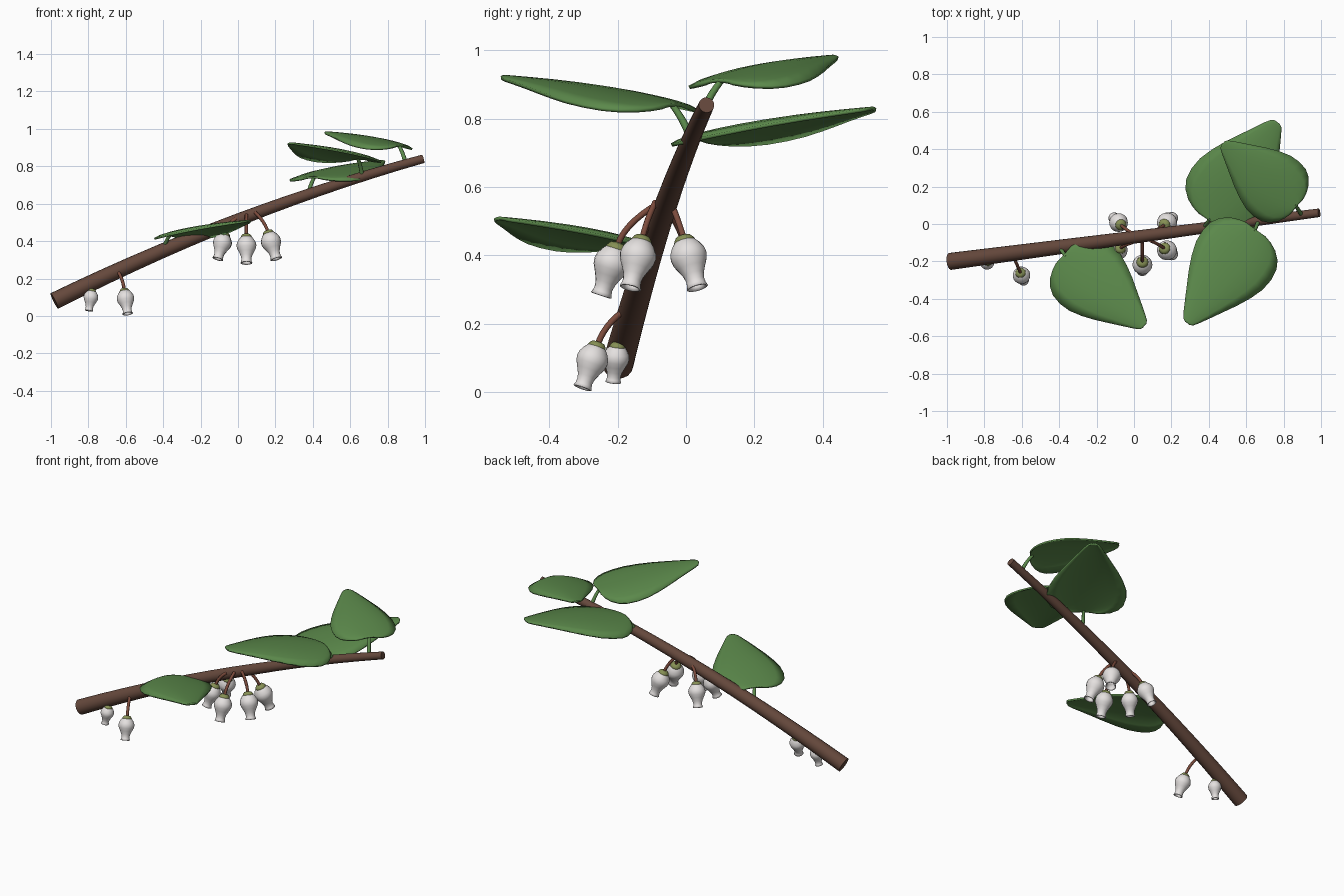
import bpy, bmesh, math
from mathutils import Vector, Matrix

if "Cube" in bpy.data.objects:
    bpy.data.objects.remove(bpy.data.objects["Cube"])


def material(name, rgb):
    m = bpy.data.materials.new(name)
    m.diffuse_color = (*rgb, 1)
    m.use_nodes = True
    m.node_tree.nodes["Principled BSDF"].inputs["Base Color"].default_value = m.diffuse_color
    return m


BARK = material("bark", (0.13, 0.065, 0.045))
STALK = material("red_stalk", (0.20, 0.07, 0.045))
GREEN = material("leaf_green", (0.105, 0.25, 0.07))
OLIVE = material("olive", (0.24, 0.28, 0.09))
WHITE = material("petal_white", (0.78, 0.75, 0.74))


def finish(bm, name, mat, angle=50, thick=0, offset=-1):
    bmesh.ops.recalc_face_normals(bm, faces=bm.faces)
    me = bpy.data.meshes.new(name)
    bm.to_mesh(me)
    bm.free()
    ob = bpy.data.objects.new(name, me)
    bpy.context.collection.objects.link(ob)
    me.materials.append(mat)
    if thick:
        s = ob.modifiers.new("thickness", "SOLIDIFY")
        s.thickness, s.offset = thick, offset
    bpy.ops.object.select_all(action="DESELECT")
    ob.select_set(True)
    bpy.context.view_layer.objects.active = ob
    bpy.ops.object.shade_smooth_by_angle(angle=math.radians(angle))
    return ob


def skin(bm, rings, cap_start=True, cap_end=True):
    loops = [[bm.verts.new(p) for p in r] for r in rings]
    n = len(loops[0])
    for a, b in zip(loops, loops[1:]):
        for i in range(n):
            j = (i + 1) % n
            bm.faces.new((a[i], a[j], b[j], b[i]))
    if cap_start:
        bm.faces.new(loops[0])
    if cap_end:
        bm.faces.new(loops[-1])


def ring(c, axis, r, n):
    q = Vector((0, 0, 1)).rotation_difference(axis)
    return [c + q @ Vector((r * math.cos(k * math.tau / n), r * math.sin(k * math.tau / n), 0))
            for k in range(n)]


def bezier_tube(name, a, b, c, r0, r1, mat, n=10, steps=8):
    a, b, c = Vector(a), Vector(b), Vector(c)
    rings = []
    for i in range(steps + 1):
        t = i / steps
        p = a * (1 - t) ** 2 + b * 2 * t * (1 - t) + c * t * t
        d = (b - a) * (1 - t) + (c - b) * t
        rings.append(ring(p, d.normalized(), r0 + (r1 - r0) * t, n))
    bm = bmesh.new()
    skin(bm, rings)
    return finish(bm, name, mat)


def lathe(name, top, axis, length, profile, mat, caps, thick=0, n=20):
    bm = bmesh.new()
    skin(bm, [ring(top + axis * u * length, axis, r * length, n) for u, r in profile], *caps)
    return finish(bm, name, mat, 60, thick)


# main branch, bowed gently upward and tapering
bezier_tube("branch", (-0.982, -0.2, 0.08), (0.005, -0.07, 0.57), (0.99, 0.06, 0.84),
            0.046, 0.023, BARK, 16, 14)

# leaves: broad near the base, narrow blunt tip, margins turned down
OUTLINE = [(0, 0.1), (0.015, 0.17), (0.045, 0.24), (0.1, 0.305), (0.17, 0.345), (0.27, 0.36),
           (0.38, 0.35), (0.5, 0.31), (0.62, 0.255), (0.74, 0.19), (0.85, 0.13),
           (0.94, 0.08), (0.985, 0.05), (1, 0.02)]


def leaf(i, node, base, tip):
    base, tip = Vector(base), Vector(tip)
    ax = tip - base
    length = ax.length
    ax.normalize()
    side = Vector((0, 0, 1)).cross(ax).normalized()
    up = ax.cross(side)
    bm = bmesh.new()
    rows = []
    for t, w in OUTLINE:
        row = []
        for k in range(-4, 5):
            s = k / 4
            droop = 0.035 * (w / 0.36) * abs(s) ** 2.5
            z = 0.012 * math.sin(math.pi * t) - droop
            row.append(bm.verts.new(base + ax * t * length + side * s * w * length + up * z))
        rows.append(row)
    for a, b in zip(rows, rows[1:]):
        for k in range(8):
            bm.faces.new((a[k], a[k + 1], b[k + 1], b[k]))
    finish(bm, f"leaf_{i}", GREEN, 50, 0.01, 0)
    node = Vector(node)
    mid = (node + base) / 2 + Vector((0, 0, 0.01))
    bezier_tube(f"leaf_stalk_{i}", node, mid, base + ax * 0.015, 0.012, 0.009, GREEN, 8, 4)


LEAVES = [
    ((-0.40, -0.12, 0.35), (-0.375, -0.165, 0.43), (0.055, -0.545, 0.508)),
    ((0.665, 0.015, 0.74), (0.65, -0.03, 0.84), (0.285, -0.53, 0.923)),
    ((0.375, -0.02, 0.65), (0.40, 0.02, 0.74), (0.765, 0.545, 0.83)),
    ((0.895, 0.05, 0.82), (0.87, 0.095, 0.91), (0.475, 0.43, 0.982)),
]
for i, l in enumerate(LEAVES, 1):
    leaf(i, *l)

# hanging urn-shaped flowers: stalk, green calyx, bell
BELL = [(0.02, 0.12), (0.06, 0.19), (0.15, 0.265), (0.26, 0.325), (0.36, 0.345), (0.47, 0.325),
        (0.6, 0.26), (0.74, 0.195), (0.85, 0.172), (0.93, 0.18), (1, 0.205)]
CALYX = [(-0.05, 0.05), (-0.03, 0.14), (0.02, 0.18), (0.07, 0.205), (0.1, 0.19)]


def flower(i, node, top, mouth):
    node, top, mouth = Vector(node), Vector(top), Vector(mouth)
    ax = mouth - top
    length = ax.length
    ax.normalize()
    bezier_tube(f"flower_stalk_{i}", node, top - ax * 0.06, top, 0.009, 0.009, STALK, 8, 6)
    lathe(f"calyx_{i}", top, ax, length, CALYX, OLIVE, (True, True))
    lathe(f"bell_{i}", top, ax, length, BELL, WHITE, (True, False), 0.005)


FLOWERS = [
    ((-0.80, -0.18, 0.17), (-0.78, -0.20, 0.14), (-0.797, -0.213, 0.028)),
    ((-0.64, -0.185, 0.235), (-0.608, -0.258, 0.14), (-0.59, -0.303, 0.012)),
    ((0.045, -0.10, 0.54), (0.045, -0.20, 0.43), (0.045, -0.248, 0.283)),
    ((0.09, -0.09, 0.555), (0.16, -0.128, 0.45), (0.205, -0.163, 0.305)),
    ((-0.01, -0.10, 0.52), (-0.07, -0.128, 0.44), (-0.108, -0.163, 0.305)),
    ((0.09, -0.045, 0.555), (0.16, -0.007, 0.45), (0.205, 0.033, 0.305)),
    ((-0.01, -0.05, 0.52), (-0.068, -0.007, 0.44), (-0.108, 0.033, 0.305)),
]
for i, f in enumerate(FLOWERS, 1):
    flower(i, *f)
